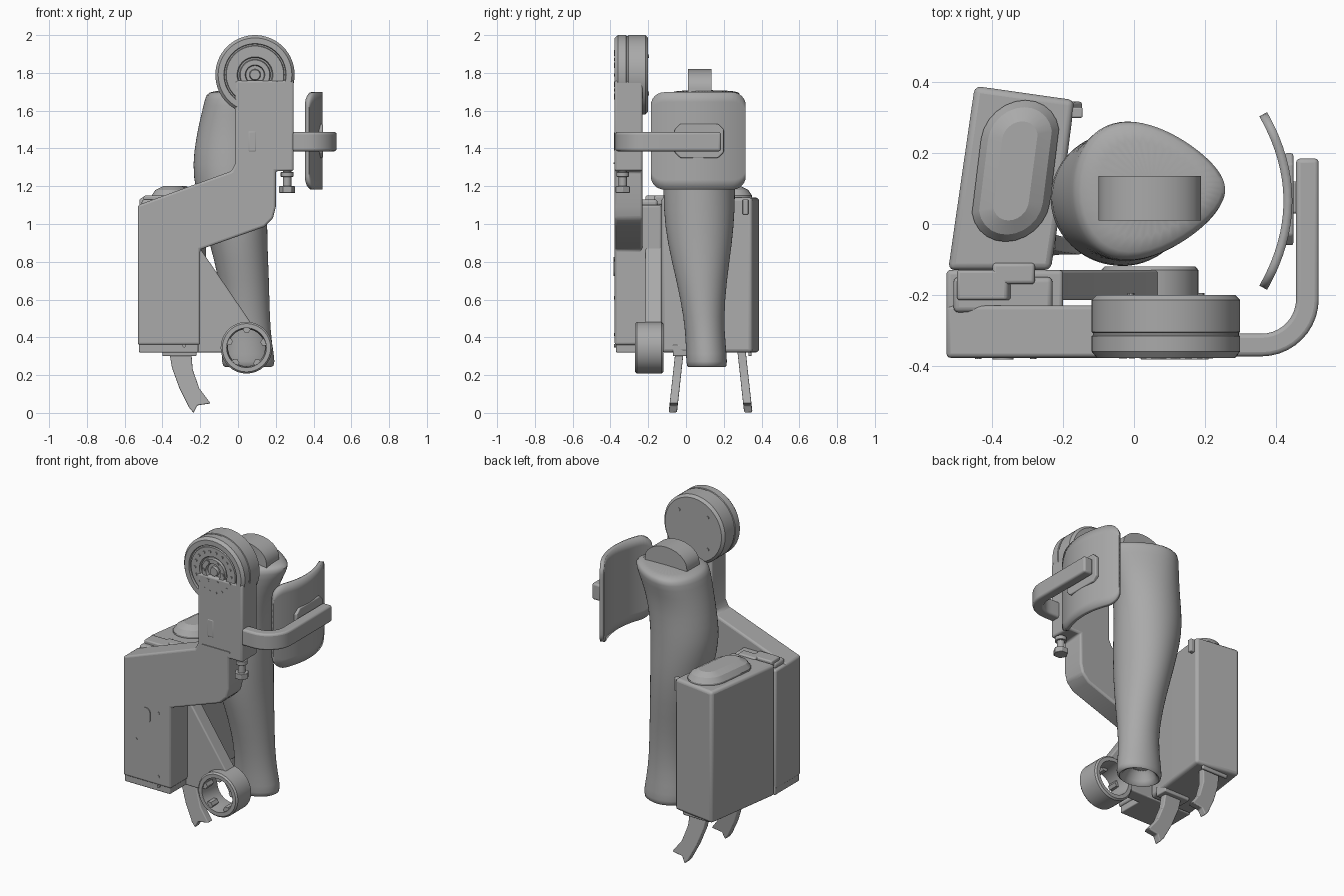
import bpy, bmesh
from math import sin, cos, pi, sqrt, radians
from mathutils import Vector

if "Cube" in bpy.data.objects:
    bpy.data.objects.remove(bpy.data.objects["Cube"])

grey = bpy.data.materials.new("plain grey")
grey.use_nodes = True
TONE = (0.4, 0.4, 0.4, 1)
grey.diffuse_color = TONE
grey.node_tree.nodes["Principled BSDF"].inputs["Base Color"].default_value = TONE


def finish(name, bm, bevel=0.0, smooth=30):
    bmesh.ops.recalc_face_normals(bm, faces=bm.faces[:])
    mesh = bpy.data.meshes.new(name)
    bm.to_mesh(mesh)
    bm.free()
    mesh.materials.append(grey)
    ob = bpy.data.objects.new(name, mesh)
    bpy.context.collection.objects.link(ob)
    bpy.ops.object.select_all(action='DESELECT')
    ob.select_set(True)
    bpy.context.view_layer.objects.active = ob
    bpy.ops.object.shade_smooth_by_angle(angle=radians(smooth))
    if bevel:
        mod = ob.modifiers.new("edge_round", 'BEVEL')
        mod.width, mod.segments, mod.limit_method = bevel, 3, 'ANGLE'
    return ob


def prism(name, pts, lo, hi, axis='Y', bevel=0.0, shear=(0, 0)):
    """Extrude a 2D outline along an axis; shear slides y with height."""
    place = {'Y': lambda a, b, t: (a, t + shear[0] + shear[1] * b, b),
             'Z': lambda a, b, t: (a, b, t),
             'X': lambda a, b, t: (t, a, b)}[axis]
    return loft(name, [[place(a, b, t) for a, b in pts] for t in (lo, hi)], bevel)


def loft(name, rings, bevel=0.0, caps=True, closed=False, smooth=30):
    bm = bmesh.new()
    rows = [[bm.verts.new(p) for p in ring] for ring in rings]
    n = len(rows[0])
    pairs = list(zip(rows, rows[1:])) + ([(rows[-1], rows[0])] if closed else [])
    for a, b in pairs:
        for i in range(n):
            j = (i + 1) % n
            bm.faces.new((a[i], a[j], b[j], b[i]))
    if caps and not closed:
        bm.faces.new(rows[0])
        bm.faces.new(rows[-1])
    return finish(name, bm, bevel, smooth)


def box(name, x, y, z, bevel=0.0):
    return prism(name, [(x[0], z[0]), (x[1], z[0]), (x[1], z[1]), (x[0], z[1])], *y, bevel=bevel)


def lathe_y(name, profile, cx, cz, segs=48, **kw):
    """Turn (radius, y) points about an axis running front to back."""
    return loft(name, [[(cx + r * cos(2 * pi * i / segs), y, cz + r * sin(2 * pi * i / segs))
                        for i in range(segs)] for r, y in profile], **kw)


def oval(x0, x1, y0, y1, z, egg=0.0, n=40):
    """Oval section that can narrow towards +x."""
    ring = []
    for i in range(n):
        a = 2 * pi * i / n
        ring.append(((x0 + x1) / 2 + (x1 - x0) / 2 * cos(a),
                     (y0 + y1) / 2 + (y1 - y0) / 2 * sin(a) * (1 - egg * cos(a)), z))
    return ring


# Sculpted limb with a hollow lower end and a capped top
limb = [oval(-0.03, 0.12, 0.05, 0.17, 0.34), oval(-0.04, 0.14, 0.03, 0.19, 0.26),
        oval(-0.07, 0.18, 0.01, 0.21, 0.235), oval(-0.09, 0.2, 0, 0.22, 0.26),
        oval(-0.08, 0.18, 0, 0.21, 0.36), oval(-0.07, 0.168, -0.01, 0.2, 0.5),
        oval(-0.1, 0.165, -0.05, 0.215, 0.7), oval(-0.15, 0.155, -0.1, 0.245, 0.9),
        oval(-0.2, 0.155, -0.12, 0.26, 1.08), oval(-0.24, 0.155, -0.12, 0.26, 1.25),
        oval(-0.235, 0.16, -0.11, 0.26, 1.38), oval(-0.21, 0.19, -0.1, 0.26, 1.52, 0.1),
        oval(-0.18, 0.25, -0.1, 0.28, 1.64, 0.3), oval(-0.17, 0.265, -0.09, 0.285, 1.685, 0.35),
        oval(-0.14, 0.24, -0.06, 0.26, 1.71, 0.35)]
leg = loft("limb_shell", limb, smooth=60)
leg.modifiers.new("soften", 'SUBSURF').levels = 1

# Arched tab on the top of the limb
arch = [(0.045 + 0.145 * cos(a), 1.72 + 0.1 * sin(a)) for a in [pi * i / 12 for i in range(13)]]
prism("top_tab", arch + [(-0.1, 1.66), (0.19, 1.66)], 0.01, 0.135)

# Front bracket, its box and lower tray
bracket = [(-0.53, 0.36), (-0.2, 0.36), (-0.2, 0.865), (0.14, 0.985), (0.185, 1.03), (0.2, 1.09),
           (0.2, 1.28), (0.295, 1.28), (0.295, 1.76), (-0.015, 1.76), (-0.015, 1.32),
           (-0.035, 1.28), (-0.53, 1.1)]
prism("front_bracket", bracket, -0.378, -0.23, bevel=0.012)
box("bracket_box", (-0.53, -0.2), (-0.3, -0.13), (0.36, 1.1), 0.012)
box("lower_tray", (-0.525, -0.21), (-0.37, -0.13), (0.32, 0.38), 0.006)
box("top_cover", (-0.51, -0.23), (-0.25, -0.15), (1.09, 1.13), 0.015)
box("arm_seam", (0.02, 0.21), (-0.383, -0.37), (1.318, 1.325))

# Slot surround and small screws on the front
slot = [(-0.37 + 0.03 * cos(a), 0.775 + 0.03 * sin(a) + (0.02 if sin(a) > 0 else -0.02))
        for a in [pi * (i + 0.5) / 8 for i in range(16)]]
prism("front_slot", slot, -0.383, -0.37)
for x, z in ((-0.285, 0.81), (-0.44, 0.61), (-0.285, 0.415), (-0.285, 0.355)):
    lathe_y("front_screw", [(0.009, -0.382), (0.009, -0.36)], x, z, 10)

# Slanted strut with an open ring at its end
strut = [(-0.5, 0.32), (-0.06, 0.32), (-0.05, 0.43), (0.08, 0.46), (-0.2, 0.87), (-0.36, 1.15),
         (-0.5, 1.15)]
prism("slanted_strut", strut, -0.215, -0.13, bevel=0.008)
lathe_y("strut_ring", [(0.128, -0.27), (0.137, -0.26), (0.137, -0.13), (0.128, -0.12),
                       (0.105, -0.12), (0.098, -0.19), (0.105, -0.27)], 0.045, 0.345, 32, closed=True)
for i in range(5):
    a = 2 * pi * i / 5 + 0.3
    lathe_y("ring_lug", [(0.022, -0.262), (0.022, -0.2)],
            0.045 + 0.1 * cos(a), 0.345 + 0.1 * sin(a), 6)

# Rear pack with its domed lid
pack = [(-0.525, -0.13), (-0.235, -0.13), (-0.2, 0.1), (-0.168, 0.35), (-0.45, 0.39)]
prism("rear_pack", pack, 0.32, 1.14, 'Z', bevel=0.018)
lid = []
for inset, z in ((0, 1.12), (0, 1.15), (0.02, 1.18), (0.06, 1.2)):
    ring = []
    for i in range(24):
        a = 2 * pi * i / 24
        s = 0.09 if sin(a) > 0 else -0.09
        y = s + (0.11 - inset) * sin(a)
        ring.append((-0.335 + 0.14 * y + (0.11 - inset) * cos(a), 0.15 + y, z))
    lid.append(ring)
loft("pack_lid", lid, smooth=20)
box("pack_latch", (-0.18, -0.145), (0.3, 0.33), (1.05, 1.13), 0.005)
box("pack_hinge", (-0.4, -0.28), (-0.17, -0.11), (1.1, 1.15), 0.01)

# Pair of curved feet below the pack
foot = [(-0.37, 0.36), (-0.35, 0.24), (-0.31, 0.13), (-0.26, 0.03), (-0.235, 0), (-0.215, 0.04),
        (-0.145, 0.05), (-0.205, 0.13), (-0.24, 0.23), (-0.25, 0.36)]
for side, base, lean in (("front", -0.07, 0.11), ("rear", 0.33, -0.11)):
    prism(side + "_foot", foot, -0.022, 0.022, bevel=0.006, shear=(base, lean))
    box(side + "_foot_mount", (-0.4, -0.22), (base + 0.0 * lean, base + 0.05 + 0.3 * lean),
        (0.3, 0.36), 0.006)

# Round motor housing, stepped face and fasteners
CX, CZ = 0.09, 1.79
drum = [(0.195, -0.2), (0.21, -0.215), (0.21, -0.305), (0.206, -0.308), (0.206, -0.314),
        (0.21, -0.317), (0.21, -0.36), (0.195, -0.378), (0.165, -0.378), (0.162, -0.365),
        (0.155, -0.365), (0.152, -0.374), (0.095, -0.374), (0.09, -0.36), (0.082, -0.36),
        (0.078, -0.374), (0.052, -0.374), (0.048, -0.355), (0.03, -0.355), (0.026, -0.37)]
lathe_y("motor_drum", drum, CX, CZ, 64)
for i in range(18):
    a = 2 * pi * i / 18
    lathe_y("face_bolt", [(0.008, -0.38), (0.008, -0.365)],
            CX + 0.125 * cos(a), CZ + 0.125 * sin(a), 8)
for i in range(6):
    a = 2 * pi * i / 6
    lathe_y("hub_bolt", [(0.009, -0.38), (0.009, -0.365)],
            CX + 0.065 * cos(a), CZ + 0.065 * sin(a), 6)
for i in range(4):
    a = pi / 4 + pi / 2 * i
    lathe_y("back_bolt", [(0.01, -0.21), (0.01, -0.195)],
            CX + 0.14 * cos(a), CZ + 0.14 * sin(a), 10)

# Bent support bar reaching round the side
centre = [(0.06, -0.342), (0.34, -0.342)]
centre += [(0.36 + 0.13 * sin(a), -0.212 - 0.13 * cos(a)) for a in [pi / 2 * i / 10 for i in range(11)]]
centre += [(0.49, 0.185)]
left, right = [], []
for i, p in enumerate(centre):
    t = (Vector(centre[min(i + 1, len(centre) - 1)]) - Vector(centre[max(i - 1, 0)])).normalized()
    n = Vector((-t.y, t.x)) * 0.032
    left.append(Vector(p) + n)
    right.append(Vector(p) - n)
prism("support_bar", left + right[::-1], 1.385, 1.487, 'Z', bevel=0.012)
prism("bar_socket", [(0.05, 1.38), (0.1, 1.38), (0.1, 1.495), (0.05, 1.495)], -0.38, -0.3, bevel=0.01)

# Curved pad held by the bar
bm = bmesh.new()
cols, rows, half, r = 24, 10, 0.258, 0.07
grid = []
for i in range(cols + 1):
    u = -cos(pi * i / cols)
    d = max(0, abs(u) * 0.245 - (0.245 - r))
    h = half - r + sqrt(max(0, r * r - d * d))
    grid.append([bm.verts.new((0.435 - 0.07 * u * u, 0.065 + 0.245 * u, 1.44 + h * (2 * k / rows - 1)))
                 for k in range(rows + 1)])
for a, b in zip(grid, grid[1:]):
    for k in range(rows):
        bm.faces.new((a[k], b[k], b[k + 1], a[k + 1]))
pad = finish("side_pad", bm)
thick = pad.modifiers.new("thickness", 'SOLIDIFY')
thick.thickness, thick.offset = 0.025, 0
plate = [(-0.06, 1.38), (-0.03, 1.35), (0.17, 1.35), (0.2, 1.38), (0.2, 1.5), (0.17, 1.53),
         (-0.03, 1.53), (-0.06, 1.5)]
prism("pad_mount", plate, 0.425, 0.45, 'X', bevel=0.006)
box("pad_stem", (0.43, 0.475), (0.03, 0.12), (1.4, 1.47), 0.006)

# Hanging adjuster bolt under the arm
def turned(name, radius, z0, z1, sides):
    ring = [(0.26 + radius * cos(2 * pi * i / sides), -0.335 + radius * sin(2 * pi * i / sides))
            for i in range(sides)]
    prism(name, ring, z0, z1, 'Z', bevel=0.003)


turned("adjuster_shank", 0.022, 1.18, 1.3, 16)
turned("adjuster_collar", 0.034, 1.25, 1.275, 16)
turned("adjuster_head", 0.043, 1.165, 1.2, 6)
